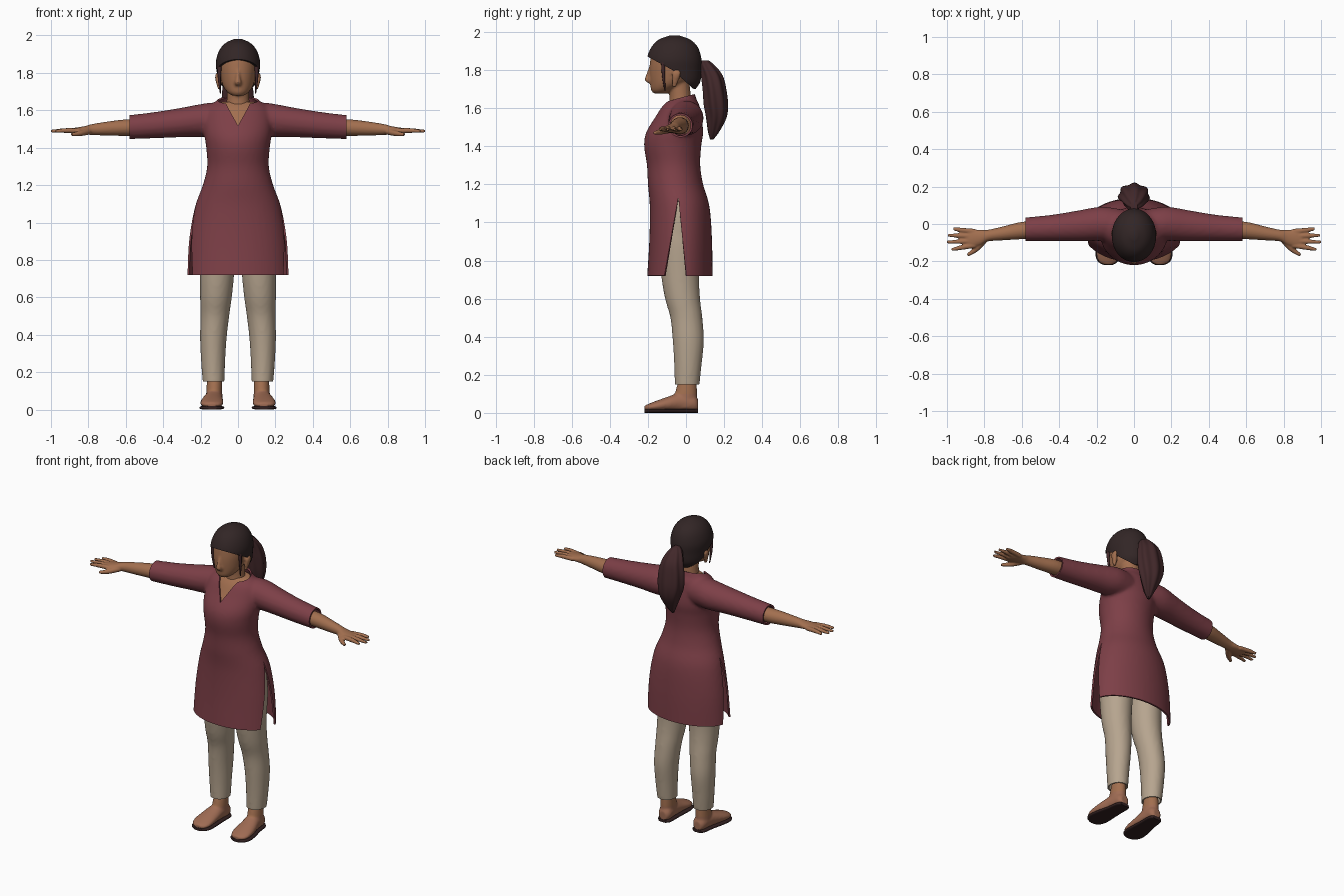
import bpy, bmesh, math
from mathutils import Vector

if "Cube" in bpy.data.objects:
    bpy.data.objects.remove(bpy.data.objects["Cube"])


def material(name, *rgb):
    m = bpy.data.materials.new(name)
    m.use_nodes = True
    m.diffuse_color = (*rgb, 1)
    node = next(n for n in m.node_tree.nodes if n.type == 'BSDF_PRINCIPLED')
    node.inputs["Base Color"].default_value = (*rgb, 1)
    node.inputs["Roughness"].default_value = 0.8
    return m


MAROON = material("maroon cloth", 0.205, 0.05, 0.063)
CREAM = material("cream cloth", 0.47, 0.375, 0.275)
SKIN = material("skin", 0.36, 0.158, 0.078)
HAIR = material("dark hair", 0.032, 0.019, 0.019)
TAIL = material("brown hair", 0.054, 0.021, 0.023)
SHOE = material("tan shoe", 0.35, 0.15, 0.088)
SOLE = material("dark sole", 0.032, 0.015, 0.015)


def add(name, bm, mat=None):
    me = bpy.data.meshes.new(name)
    bm.to_mesh(me)
    bm.free()
    ob = bpy.data.objects.new(name, me)
    bpy.context.collection.objects.link(ob)
    if mat:
        me.materials.append(mat)
    return ob


def bake(ob):
    """Replace an object by a plain mesh with its modifiers applied."""
    dg = bpy.context.evaluated_depsgraph_get()
    dg.update()
    me = bpy.data.meshes.new_from_object(ob.evaluated_get(dg))
    name = ob.name
    bpy.data.objects.remove(ob)
    new = bpy.data.objects.new(name, me)
    bpy.context.collection.objects.link(new)
    return new


def mirrored(ob):
    ob.modifiers.new("mirror", 'MIRROR').use_mirror_merge = False
    return bake(ob)


def spline(keys, steps=5):
    """Smooth rows passing through the given keys."""
    pts = [Vector(k) for k in keys]
    rows = []
    for i in range(len(pts) - 1):
        p0, p1, p2 = pts[max(i - 1, 0)], pts[i], pts[i + 1]
        p3 = pts[min(i + 2, len(pts) - 1)]
        for j in range(steps):
            t = j / steps
            rows.append(0.5 * (2 * p1 + (p2 - p0) * t + (2 * p0 - 5 * p1 + 4 * p2 - p3) * t * t
                               + (3 * p1 - p0 - 3 * p2 + p3) * t ** 3))
    return rows + [pts[-1]]


def loft(name, axis, keys, mat=None, n=40, power=2.0, ribs=0.0):
    """Skin ellipses; a key is (position on axis, two centres, two radii)."""
    bm = bmesh.new()
    rings = []
    for t, a, b, ra, rb in spline(keys):
        ring = []
        for i in range(n):
            ang = math.tau * i / n
            c, s = math.cos(ang), math.sin(ang)
            k = 1 + ribs * math.cos(7 * ang + 5 * t)
            u = a + k * ra * math.copysign(abs(c) ** (2 / power), c)
            v = b + k * rb * math.copysign(abs(s) ** (2 / power), s)
            ring.append(bm.verts.new({'x': (t, u, v), 'y': (u, t, v), 'z': (u, v, t)}[axis]))
        rings.append(ring)
    for r, q in zip(rings, rings[1:]):
        for i in range(n):
            bm.faces.new((r[i], r[(i + 1) % n], q[(i + 1) % n], q[i]))
    bm.faces.new(rings[0])
    bm.faces.new(rings[-1])
    bmesh.ops.recalc_face_normals(bm, faces=bm.faces)
    return add(name, bm, mat)


def tube(name, points, mat=None):
    """Tapered tube; a point is (x, y, z, radius)."""
    cu = bpy.data.curves.new(name, 'CURVE')
    cu.dimensions, cu.bevel_depth, cu.bevel_resolution, cu.use_fill_caps = '3D', 1, 3, True
    sp = cu.splines.new('POLY')
    rows = spline(points)
    sp.points.add(len(rows) - 1)
    for p, r in zip(sp.points, rows):
        p.co, p.radius = (*r[:3], 1), r[3]
    ob = bpy.data.objects.new(name, cu)
    bpy.context.collection.objects.link(ob)
    ob = bake(ob)
    if mat:
        ob.data.materials.clear()
        ob.data.materials.append(mat)
    return ob


def fuse(name, parts, voxel, mat, smooth=4):
    """Blend overlapping solids into one smooth skin."""
    bm = bmesh.new()
    for p in parts:
        bm.from_mesh(p.data)
        bpy.data.objects.remove(p)
    ob = add(name, bm)
    ob.modifiers.new("remesh", 'REMESH').voxel_size = voxel
    m = ob.modifiers.new("smooth", 'SMOOTH')
    m.factor, m.iterations = 0.5, smooth
    ob = bake(ob)
    ob.data.materials.clear()
    ob.data.materials.append(mat)
    return ob


def edit(ob, planes, drop=None):
    """Cut by (point, normal, clear) planes, then drop faces by a rule."""
    bm = bmesh.new()
    bm.from_mesh(ob.data)
    for co, no, clear in planes:
        bmesh.ops.bisect_plane(bm, geom=bm.verts[:] + bm.edges[:] + bm.faces[:],
                               plane_co=co, plane_no=no, clear_outer=clear)
    if drop:
        bad = [f for f in bm.faces if drop(f.calc_center_median())]
        bmesh.ops.delete(bm, geom=bad, context='FACES')
    bm.to_mesh(ob.data)
    bm.free()


def thicken(ob, thickness, offset):
    m = ob.modifiers.new("solidify", 'SOLIDIFY')
    m.thickness, m.offset = thickness, offset
    return bake(ob)


# Tunic: body and sleeves blended, then hem, cuffs, neckline and side slits cut
body = [(.69, 0, -.033, .272, .168), (.9, 0, -.028, .258, .16), (1.08, 0, -.033, .226, .152),
        (1.2, 0, -.055, .183, .14), (1.3, 0, -.065, .16, .135), (1.4, 0, -.07, .165, .145),
        (1.47, 0, -.06, .175, .145), (1.55, 0, -.04, .178, .118), (1.61, 0, -.028, .16, .095),
        (1.645, 0, -.02, .115, .07), (1.68, 0, -.012, .08, .055)]
sleeves = mirrored(loft("sleeves", 'x', [
    (.05, 0, 1.55, .07, .08), (.14, 0, 1.55, .085, .085), (.2, 0, 1.545, .085, .083),
    (.3, -.01, 1.535, .077, .074), (.45, -.022, 1.52, .065, .065), (.61, -.03, 1.508, .058, .058)]))
tunic = fuse("tunic", [loft("body", 'z', body), sleeves], .012, MAROON)
SLIT, FRONT, BACK, VEE, VBASE = 1.13, .171, .098, .54, 1.515


def opening(c):
    d = SLIT - c.z
    slit = abs(c.x) > .1 and d > 0 and -.04 - FRONT * d < c.y < -.04 + BACK * d
    return slit or (c.y < -.02 and c.z > VBASE and abs(c.x) < VEE * (c.z - VBASE))


edit(tunic, [((0, 0, .72), (0, 0, -1), True), ((.58, 0, 0), (1, 0, 0), True),
             ((-.58, 0, 0), (-1, 0, 0), True), ((0, 0, 1.66), (0, -.3, 1), True),
             ((0, -.04, SLIT), (0, 1, -FRONT), False), ((0, -.04, SLIT), (0, 1, BACK), False),
             ((0, 0, VBASE), (1, 0, -VEE), False), ((0, 0, VBASE), (1, 0, VEE), False)], opening)
tunic = thicken(tunic, .01, 0)

# Chest under the neckline
loft("chest", 'z', [(z, x, y, rx - .016, ry - .016) for z, x, y, rx, ry in body[5:-1]], SKIN)

# Trousers
legs = mirrored(loft("legs", 'z', [
    (.13, .13, .005, .057, .064), (.25, .133, .01, .064, .072), (.38, .132, .012, .071, .082),
    (.5, .124, .002, .077, .084), (.6, .118, -.018, .085, .092), (.72, .113, -.03, .092, .1),
    (.9, .11, -.03, .1, .115), (1, .1, -.03, .1, .12)]))
hips = loft("hips", 'z', [(.84, 0, -.03, .19, .11), (.95, 0, -.03, .21, .125),
                          (1.1, 0, -.03, .2, .125), (1.2, 0, -.05, .15, .11)])
trousers = fuse("trousers", [legs, hips], .012, CREAM)
edit(trousers, [((0, 0, .15), (0, 0, -1), True)])
trousers = thicken(trousers, .008, -1)

# Forearms, hands and fingers
arm = [loft("forearm", 'x', [
    (.5, -.03, 1.508, .045, .045), (.6, -.035, 1.507, .046, .044), (.7, -.05, 1.502, .037, .037),
    (.78, -.062, 1.497, .031, .029), (.82, -.072, 1.493, .041, .022), (.87, -.079, 1.49, .048, .017),
    (.9, -.08, 1.49, .04, .012)])]
for base, tip, reach in [(-.04, -.026, .966), (-.066, -.06, .995), (-.09, -.097, 1.0), (-.114, -.137, .975)]:
    arm.append(tube("finger", [(.85, base, 1.49, .014), (.92, (base + tip) / 2, 1.492, .013),
                               (reach, tip, 1.488, .008)]))
arm.append(tube("thumb", [(.8, -.085, 1.487, .018), (.845, -.135, 1.476, .015), (.89, -.166, 1.47, .009)]))
mirrored(fuse("arms", arm, .005, SKIN, 2))

# Feet, with the shoe colour below the ankle, and soles
foot_keys = [(.064, .125, .04, .025, .03), (.04, .125, .05, .042, .045), (-.03, .13, .055, .048, .05),
             (-.1, .137, .045, .058, .038), (-.16, .14, .035, .062, .027), (-.2, .14, .028, .05, .018),
             (-.218, .138, .025, .022, .012)]
ankle = loft("ankle", 'z', [(.03, .128, -.012, .045, .065), (.09, .127, -.002, .043, .06),
                            (.17, .125, .008, .04, .047)])
feet = fuse("feet", [loft("foot", 'y', foot_keys), ankle], .007, SHOE)
edit(feet, [((0, 0, .012), (0, 0, -1), True), ((0, 0, .1), (0, 0, 1), False)])
feet.data.materials.append(SKIN)
for p in feet.data.polygons:
    p.material_index = int(p.center.z > .1)
mirrored(feet)
mirrored(loft("soles", 'y', [(y, x, .01, r + .004, .01) for y, x, z, r, h in foot_keys], SOLE, power=3.5))

# Head with neck, nose and ears
head = loft("skull", 'z', [
    (1.678, 0, -.135, .03, .035), (1.695, 0, -.125, .055, .058), (1.73, 0, -.095, .08, .093),
    (1.78, 0, -.075, .094, .117), (1.83, 0, -.07, .1, .12), (1.88, 0, -.065, .097, .117),
    (1.93, 0, -.06, .08, .095), (1.96, 0, -.06, .045, .055)])
neck = loft("neck", 'z', [(1.58, 0, -.03, .07, .062), (1.66, 0, -.03, .06, .056), (1.76, 0, -.04, .056, .055)])
nose = loft("nose", 'z', [(1.733, 0, -.192, .014, .012), (1.75, 0, -.199, .018, .018),
                          (1.78, 0, -.194, .011, .014), (1.82, 0, -.185, .008, .008)])
ears = mirrored(loft("ears", 'z', [
    (1.71, .098, -.062, .008, .01), (1.75, .106, -.055, .012, .018), (1.785, .11, -.05, .012, .023),
    (1.81, .1, -.05, .006, .012)]))
fuse("head", [head, neck, nose, ears], .007, SKIN, 3)

# Hair cap with a cut hairline
hair = loft("hair", 'z', [
    (1.7, 0, -.025, .07, .075), (1.74, 0, -.04, .1, .115), (1.8, 0, -.058, .113, .139),
    (1.86, 0, -.062, .118, .143), (1.92, 0, -.06, .1, .122), (1.96, 0, -.06, .066, .083),
    (1.982, 0, -.06, .018, .024)], HAIR, n=56)
BROW, EAR = .54, .9
edit(hair, [((0, -.07, 1.8), (0, BROW, 1), False), ((0, -.07, 1.8), (0, EAR, 1), False)],
     lambda c: c.z < 1.8 - BROW * (c.y + .07) and c.z < 1.8 - EAR * (c.y + .07))
hair = thicken(hair, .018, -1)

# Loose strands beside the face
mirrored(tube("side_strands", [(.098, -.12, 1.84, .011), (.1, -.118, 1.77, .008), (.094, -.11, 1.69, .003)], TAIL))

# Ponytail
loft("ponytail", 'z', [
    (1.435, 0, .135, .008, .008), (1.48, .005, .145, .032, .03), (1.55, .004, .157, .062, .052),
    (1.62, 0, .155, .08, .062), (1.7, 0, .148, .08, .06), (1.77, 0, .135, .066, .055),
    (1.82, 0, .112, .045, .042), (1.85, 0, .095, .02, .025)], TAIL, n=56, ribs=.07)

# Smooth shading with crisp edges
for ob in bpy.context.collection.objects:
    if ob.type == 'MESH' and ob.data.materials and ob.data.materials[0] in (MAROON, CREAM, SKIN, HAIR, TAIL, SHOE, SOLE):
        ob.data.shade_smooth()
        ob.data.set_sharp_from_angle(angle=math.radians(45))
